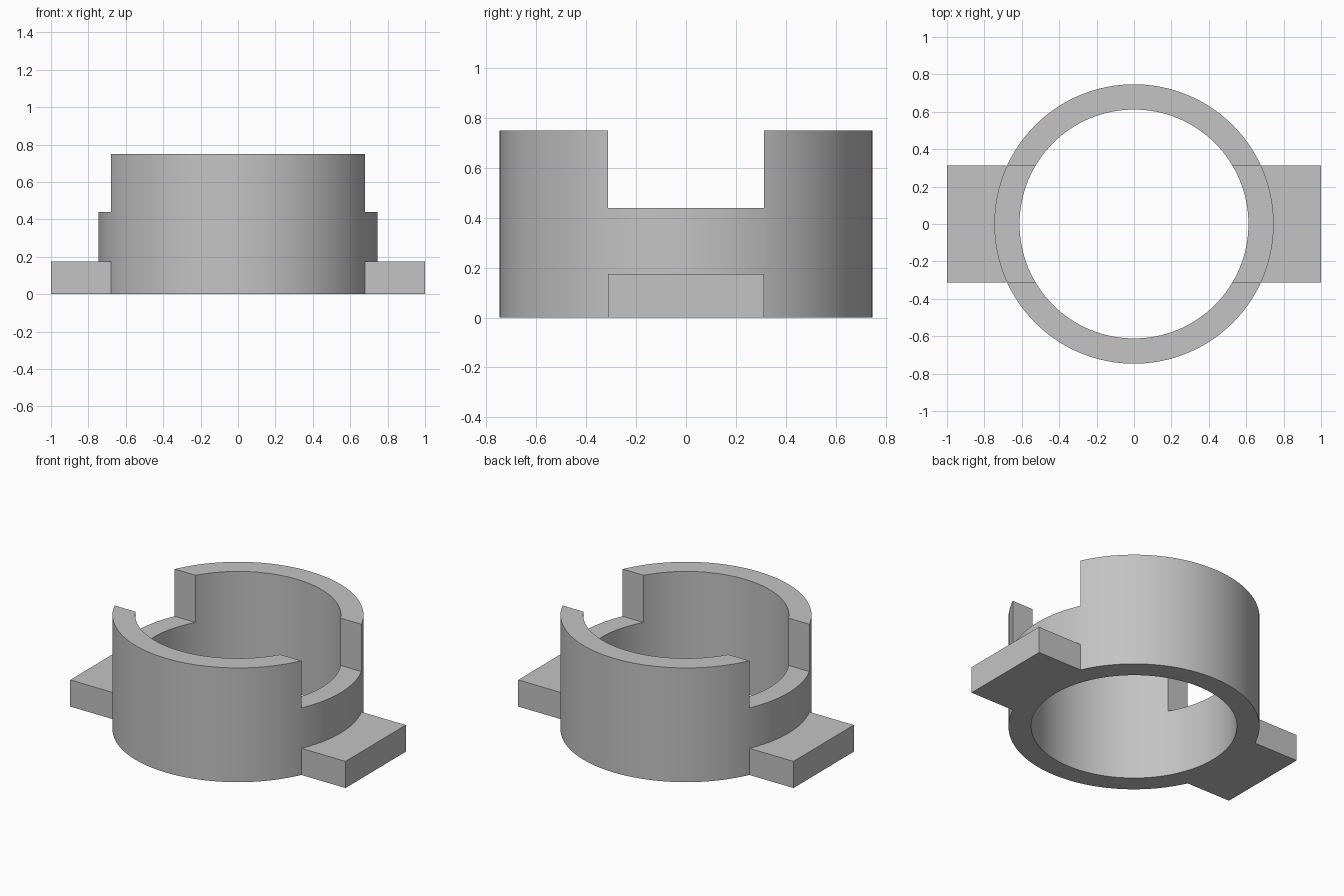
import bpy
import bmesh
import math
from mathutils import Matrix

cube = bpy.data.objects.get("Cube")
if cube:
    bpy.data.objects.remove(cube, do_unlink=True)

OUTER, INNER = 0.747, 0.612
HEIGHT, NOTCH_Z, TAB_Z = 0.75, 0.44, 0.175
HALF_WIDTH = 0.3125
SEGMENTS = 128

grey = bpy.data.materials.new("plain grey")
grey.use_nodes = True
colour = (0.55, 0.55, 0.55, 1)
grey.diffuse_color = colour
grey.node_tree.nodes["Principled BSDF"].inputs["Base Color"].default_value = colour


def add_object(name, bm):
    bmesh.ops.recalc_face_normals(bm, faces=bm.faces)
    mesh = bpy.data.meshes.new(name)
    bm.to_mesh(mesh)
    bm.free()
    mesh.materials.append(grey)
    obj = bpy.data.objects.new(name, mesh)
    bpy.context.collection.objects.link(obj)
    return obj


def box(name, low, high):
    bm = bmesh.new()
    bmesh.ops.create_cube(bm, size=1)
    for v in bm.verts:
        v.co = [h if c > 0 else l for c, l, h in zip(v.co, low, high)]
    return add_object(name, bm)


def combine(target, other, operation):
    bpy.context.view_layer.objects.active = target
    mod = target.modifiers.new(operation.title(), 'BOOLEAN')
    mod.operation, mod.object, mod.solver = operation, other, 'EXACT'
    bpy.ops.object.modifier_apply(modifier=mod.name)
    bpy.data.objects.remove(other, do_unlink=True)


# Ring wall: a rectangular section swept around the z axis
bm = bmesh.new()
section = [(INNER, 0), (OUTER, 0), (OUTER, HEIGHT), (INNER, HEIGHT)]
rings = []
for i in range(SEGMENTS):
    turn = Matrix.Rotation(math.tau * i / SEGMENTS, 3, 'Z')
    rings.append([bm.verts.new(turn @ bm.verts.new((r, 0, z)).co) for r, z in section])
for i, ring in enumerate(rings):
    following = rings[(i + 1) % SEGMENTS]
    for j in range(4):
        k = (j + 1) % 4
        bm.faces.new((ring[j], following[j], following[k], ring[k]))
bmesh.ops.delete(bm, geom=[v for v in bm.verts if not v.link_faces], context='VERTS')
collar = add_object("slotted_collar", bm)

# Slot across the top of both side walls
slot = box("slot_cutter", (-1, -HALF_WIDTH, NOTCH_Z), (1, HALF_WIDTH, 1))
slot.hide_render = True
combine(collar, slot, 'DIFFERENCE')

# Side tabs joined to the foot of the wall
for side, x0, x1 in (("left", 0.65, 1), ("right", -1, -0.65)):
    tab = box(side + "_tab", (x0, -HALF_WIDTH, 0), (x1, HALF_WIDTH, TAB_Z))
    combine(collar, tab, 'UNION')

# Smooth curved walls with crisp edges
bpy.ops.object.select_all(action='DESELECT')
collar.select_set(True)
bpy.context.view_layer.objects.active = collar
bpy.ops.object.shade_smooth_by_angle(angle=math.radians(30))
